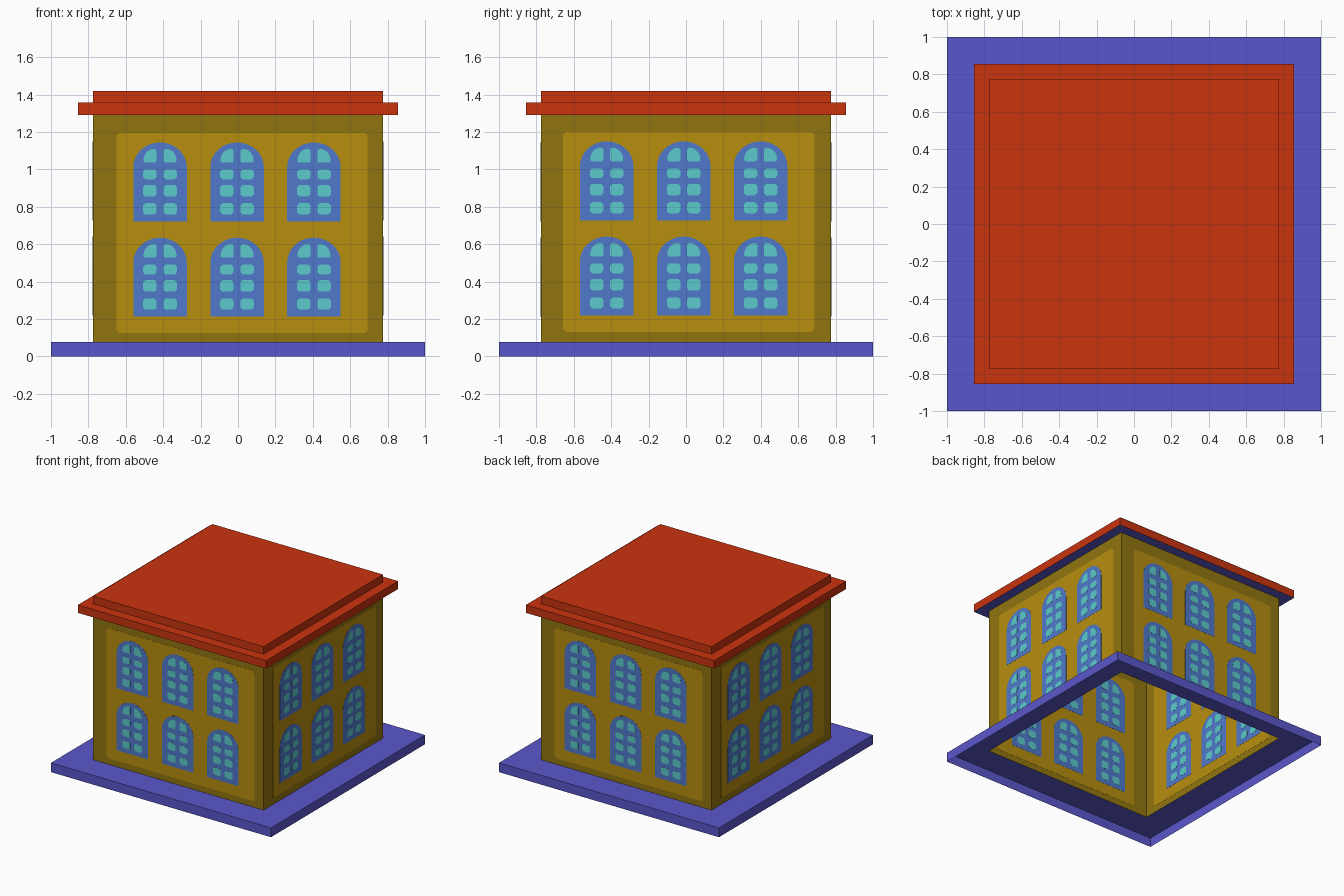
import bpy, bmesh, math
from mathutils import Matrix, Vector

if "Cube" in bpy.data.objects:
    bpy.data.objects.remove(bpy.data.objects["Cube"])


def material(name, rgb):
    lin = [(c / 255 / 12.92) if c < 11 else ((c / 255 + 0.055) / 1.055) ** 2.4 for c in rgb]
    m = bpy.data.materials.new(name)
    m.diffuse_color = (*lin, 1)
    m.use_nodes = True
    m.node_tree.nodes["Principled BSDF"].inputs["Base Color"].default_value = m.diffuse_color
    return m


BLUE = material("base_blue", (90, 87, 203))
RED = material("roof_red", (202, 51, 14))
OCHRE = material("wall_dark_ochre", (145, 117, 15))
GOLD = material("panel_gold", (184, 142, 15))
FRAME = material("window_blue", (80, 121, 203))
GLASS = material("pane_cyan", (92, 203, 204))

HALF = 0.775  # half width of the walls


def finish(name, bm, *mats):
    me = bpy.data.meshes.new(name)
    bm.to_mesh(me)
    bm.free()
    for m in mats:
        me.materials.append(m)
    ob = bpy.data.objects.new(name, me)
    bpy.context.collection.objects.link(ob)
    return ob


def square_shell(name, rings, mats, cap=False):
    """Skin stacked square rings (half size, z) into an open shell."""
    bm = bmesh.new()
    corners = [(-1, -1), (1, -1), (1, 1), (-1, 1)]
    loops = [[bm.verts.new((x * h, y * h, z)) for x, y in corners] for h, z in rings]
    for a, b in zip(loops, loops[1:]):
        for i in range(4):
            j = (i + 1) % 4
            bm.faces.new((a[i], a[j], b[j], b[i]))
    if cap:
        bm.faces.new(loops[-1])
    bm.normal_update()
    if len(mats) > 1:  # underside takes the second colour
        for f in bm.faces:
            f.material_index = 1 if f.normal.z < -0.5 else 0
    return finish(name, bm, *mats)


def plate(bm, outline, t):
    """Thin plate centred on the wall sheet, so it shows inside and outside."""
    rings = [[bm.verts.new((u, -HALF + s * t, z)) for u, z in outline] for s in (-1, 1)]
    bm.faces.new(rings[0])
    bm.faces.new(rings[1][::-1])
    n = len(outline)
    for i in range(n):
        j = (i + 1) % n
        bm.faces.new((rings[0][j], rings[0][i], rings[1][i], rings[1][j]))


def chamfered(u0, u1, z0, z1, c):
    return [(u0 + c, z0), (u1 - c, z0), (u1, z0 + c), (u1, z1 - c),
            (u1 - c, z1), (u0 + c, z1), (u0, z1 - c), (u0, z0 + c)]


def arch(u, z, w=0.143, spring=0.29, rise=0.132, n=16):
    pts = [(u - w, z), (u + w, z)]
    return pts + [(u + w * math.cos(math.pi * i / n), z + spring + rise * math.sin(math.pi * i / n))
                  for i in range(n + 1)]


def top_pane(u, z, side):
    """Quarter-round pane under the arch."""
    pts = [(0.018, 0.322), (0.025, 0.315), (0.082, 0.315), (0.088, 0.322)]
    pts += [(0.03 + 0.058 * math.cos(a), 0.33 + 0.058 * math.sin(a))
            for a in (math.radians(18 * i) for i in range(6))]
    pts += [(0.018, 0.38)]
    out = [(u + side * x, z + h) for x, h in pts]
    return out if side > 0 else out[::-1]


# Hollow base slab, wall sheet and stepped roof
square_shell("base", [(1, 0), (1, 0.076), (HALF, 0.076)], [BLUE])
square_shell("walls", [(HALF, 0.076), (HALF, 1.292)], [OCHRE])
square_shell("roof", [(HALF, 1.292), (0.856, 1.292), (0.856, 1.357), (HALF, 1.357), (HALF, 1.42)],
             [RED, BLUE], cap=True)

# Painted panel, windows and panes on each side
for k, side_name in enumerate(("front", "right", "back", "left")):
    du, dz = (0, 0) if k % 2 == 0 else (-0.007, 0.006)
    panel, frames, panes = bmesh.new(), bmesh.new(), bmesh.new()
    plate(panel, chamfered(-0.65 + du, 0.693 + du, 0.125 + dz, 1.195 + dz, 0.015), 0.001)
    for u in (-0.417 + du, -0.005 + du, 0.406 + du):
        for z in (0.213 + dz, 0.722 + dz):
            plate(frames, arch(u, z), 0.002)
            for s in (-1, 1):
                for z0, z1 in ((0.037, 0.097), (0.133, 0.195), (0.225, 0.278)):
                    a, b = sorted((u + s * 0.018, u + s * 0.09))
                    plate(panes, chamfered(a, b, z + z0, z + z1, 0.012), 0.003)
                plate(panes, top_pane(u, z, s), 0.003)
    for bm, part, mat in ((panel, "panel", GOLD), (frames, "windows", FRAME), (panes, "panes", GLASS)):
        bmesh.ops.rotate(bm, verts=bm.verts, cent=Vector((0, 0, 0)),
                         matrix=Matrix.Rotation(k * math.pi / 2, 3, 'Z'))
        bmesh.ops.recalc_face_normals(bm, faces=bm.faces)
        finish(f"{side_name}_{part}", bm, mat)
